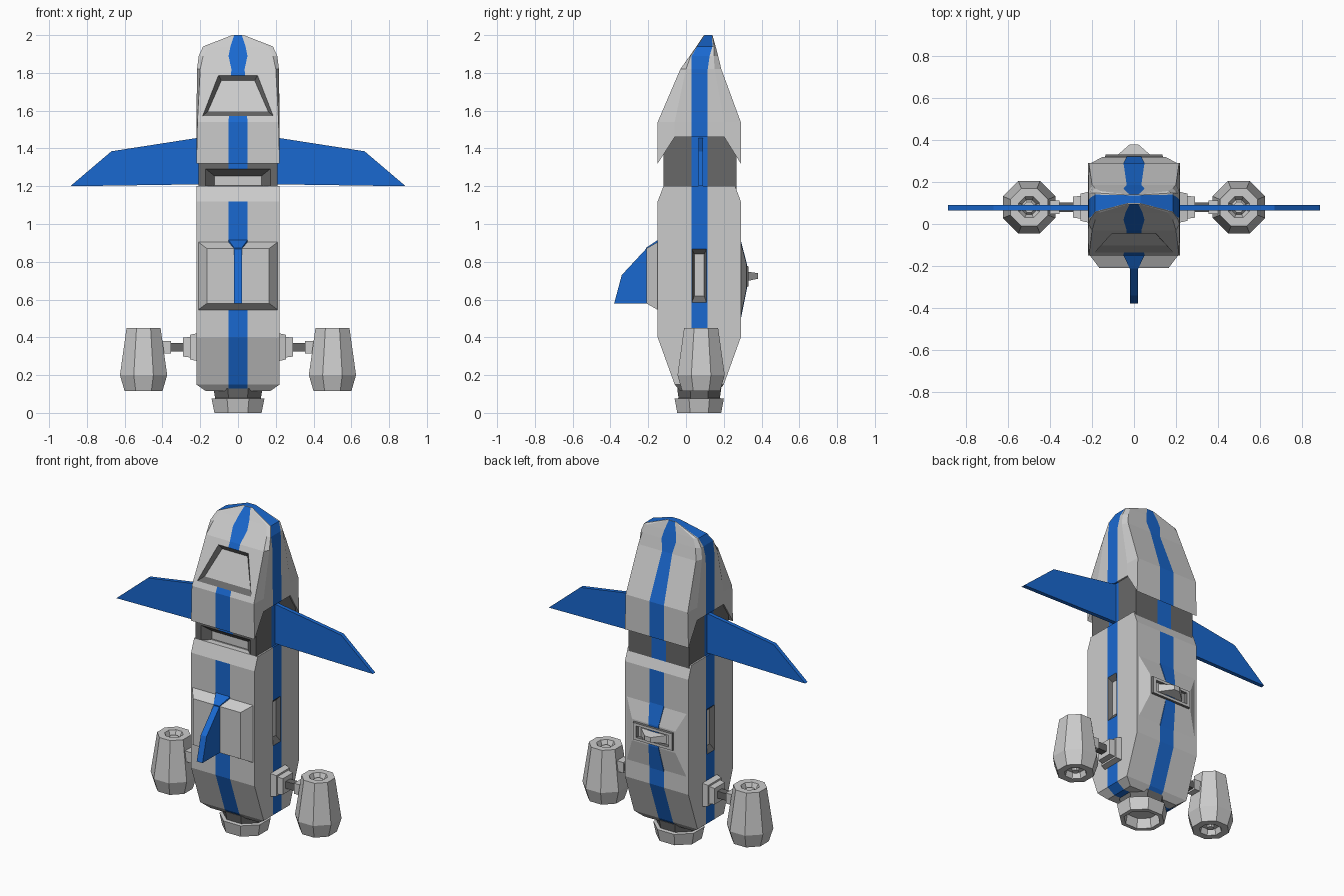
import bpy, bmesh, math

if "Cube" in bpy.data.objects:
    bpy.data.objects.remove(bpy.data.objects["Cube"])


def material(name, col):
    m = bpy.data.materials.new(name)
    m.diffuse_color = (*col, 1)
    m.use_nodes = True
    m.node_tree.nodes["Principled BSDF"].inputs["Base Color"].default_value = m.diffuse_color
    return m


GREY = material("light_grey", (0.6, 0.6, 0.6))
BLUE = material("blue", (0.01, 0.14, 0.63))
DARK = material("dark_grey", (0.14, 0.14, 0.14))


def make(name, verts, faces, mats, idx=None):
    bm = bmesh.new()
    vs = [bm.verts.new(v) for v in verts]
    for k, f in enumerate(faces):
        face = bm.faces.new([vs[i] for i in f])
        face.material_index = idx[k] if idx else 0
    bmesh.ops.recalc_face_normals(bm, faces=bm.faces)
    me = bpy.data.meshes.new(name)
    bm.to_mesh(me)
    bm.free()
    for m in mats:
        me.materials.append(m)
    ob = bpy.data.objects.new(name, me)
    bpy.context.collection.objects.link(ob)
    return ob


def hull(name, rings, base):
    """Loft of 16-point rings: z, y0, y1, corner w, side w, stripe w, stripe y0, y1, notch, fraction."""
    verts, faces, idx = [], [], []
    for z, y0, y1, wc, wm, st, s0, s1, dz, f in rings:
        ya, yb = y0 + (s0 - y0) * f, y1 + (s1 - y1) * f
        half = [(st, y0, z), (wc, y0, z), (wm, ya, z + dz), (wm, s0, z + dz),
                (wm, s1, z + dz), (wm, yb, z + dz), (wc, y1, z), (st, y1, z)]
        left = [(-x, y, q) for x, y, q in reversed(half)]
        verts += left[-2:] + half + left[:-2]
    # order: front row 0-3, right side 4-7, back row 8-11, left side 12-15
    for r in range(len(rings) - 1):
        for i in range(16):
            j = (i + 1) % 16
            faces.append([r * 16 + i, r * 16 + j, r * 16 + 16 + j, r * 16 + 16 + i])
            idx.append(1 if i % 4 == 1 else 0)
    for o in (0, (len(rings) - 1) * 16):
        for f in ([0, 1, 2, 3, 4, 15], [15, 4, 5, 14], [14, 5, 6, 13],
                  [13, 6, 7, 12], [12, 7, 8, 9, 10, 11]):
            faces.append([o + i for i in f])
            idx.append(1 if f == [14, 5, 6, 13] else 0)
    return make(name, verts, faces, [base, BLUE])


def stripe(ob):
    # blue on every second column of each four, plus the nose cap strip
    n = len(ob.data.polygons)
    for k, p in enumerate(ob.data.polygons):
        p.material_index = int(k % 16 % 4 == 1) if k < n - 10 else int((k - n + 10) % 5 == 2)
    return ob


def frustum(name, a, b, side=GREY, cap=None):
    n = len(a)
    faces = [list(range(n)), list(range(n, 2 * n))]
    faces += [[i, (i + 1) % n, n + (i + 1) % n, n + i] for i in range(n)]
    return make(name, list(a) + list(b), faces, [side, cap or side], [0, 1] + [0] * n)


def rect_xz(w, z0, z1, y):
    return [(-w, y, z0), (w, y, z0), (w, y, z1), (-w, y, z1)]


def rect_yz(x, yc, h, z0, z1):
    return [(x, yc - h, z0), (x, yc + h, z0), (x, yc + h, z1), (x, yc - h, z1)]


def carve(ob, cutter):
    mod = ob.modifiers.new("recess", 'BOOLEAN')
    mod.operation, mod.solver, mod.object = 'DIFFERENCE', 'EXACT', cutter
    mod.material_mode = 'TRANSFER'
    cutter.hide_render = True
    dg = bpy.context.evaluated_depsgraph_get()
    me = bpy.data.meshes.new_from_object(ob.evaluated_get(dg))
    ob.modifiers.clear()
    ob.data = me
    bpy.data.objects.remove(cutter)


def lathe(name, prof, cx, cy, sy=1, mat=GREY, n=8):
    verts, faces = [], []
    for r, z in prof:
        for i in range(n):
            a = math.tau * (i + 0.5) / n
            k = r / math.cos(math.pi / n)
            verts.append((cx + k * math.cos(a), cy + k * sy * math.sin(a), z))
    for p in range(len(prof) - 1):
        for i in range(n):
            j = (i + 1) % n
            faces.append([p * n + i, p * n + j, p * n + n + j, p * n + n + i])
    faces += [list(range(n)), list(range((len(prof) - 1) * n, len(prof) * n))]
    return make(name, verts, faces, [mat])


# Upper hull with nose, side notches and cockpit recess
upper = stripe(hull("upper_hull", [
    (1.32, -.15, .29, .22, .22, .05, .03, .115, .14, .5),
    (1.54, -.15, .29, .215, .22, .05, .03, .115, 0, .5),
    (1.82, -.03, .187, .2, .217, .035, .03, .115, 0, .5),
    (1.89, .02, .17, .185, .208, .05, .03, .125, 0, .5),
    (1.94, .055, .157, .16, .185, .04, .06, .14, 0, .5),
    (2.0, .095, .14, .025, .03, .02, .1, .137, 0, .5)], GREY))


def slope(z, d):
    return -.15 + (z - 1.54) * .12 / .28 + d


def pane(w0, z0, w1, z1, d):
    return [(-w0, slope(z0, d), z0), (w0, slope(z0, d), z0),
            (w1, slope(z1, d), z1), (-w1, slope(z1, d), z1)]


carve(upper, frustum("cockpit_cutter", pane(.19, 1.57, .105, 1.79, -.003),
                     pane(.16, 1.595, .088, 1.76, .025), DARK, GREY))

# Dark waist band with front vent
waist = stripe(hull("waist_band", [
    (1.08, -.12, .268, .21, .21, .05, .03, .115, 0, .5),
    (1.48, -.12, .268, .21, .21, .05, .03, .115, 0, .5)], DARK))
carve(waist, frustum("vent_cutter", rect_xz(.175, 1.175, 1.295, -.123),
                     rect_xz(.125, 1.205, 1.255, -.08), DARK, GREY))

# Lower hull with side slots
lower = stripe(hull("lower_hull", [
    (.115, -.03, .17, .17, .17, .05, .03, .115, 0, .5),
    (.15, -.06, .2, .22, .22, .05, .03, .115, 0, .5),
    (.4, -.15, .29, .22, .22, .05, .03, .115, 0, .5),
    (1.12, -.15, .29, .22, .22, .05, .03, .115, .08, .17)], GREY))
for s in (-1, 1):
    carve(lower, frustum("slot_cutter", rect_yz(s * .223, .07, .04, .58, .87),
                         rect_yz(s * .195, .07, .026, .62, .84), DARK, GREY))

# Front block with stripe and dorsal fin
frustum("front_block", rect_xz(.218, .54, .91, -.14), rect_xz(.165, .58, .87, -.21))
frustum("front_block_stripe", [(-.05, -.15, .915), (.05, -.15, .915), (.05, -.15, .6), (-.05, -.15, .6)],
        [(-.02, -.213, .873), (.02, -.213, .873), (.02, -.213, .58), (-.02, -.213, .58)], BLUE)
fin = [(-.2, .87), (-.21, .87), (-.34, .73), (-.38, .58), (-.2, .58)]
frustum("front_fin", [(-.02, y, z) for y, z in fin], [(.02, y, z) for y, z in fin], BLUE)

# Rear bump with framed port and wedge
bump = frustum("rear_bump", rect_xz(.21, .5, .91, .288), rect_xz(.15, .655, .79, .32))
frustum("rear_bump_stripe", rect_xz(.05, .5, .91, .291), rect_xz(.035, .655, .79, .322), BLUE)
frame = frustum("rear_port_frame", rect_xz(.145, .66, .785, .3), rect_xz(.135, .67, .775, .332), DARK)
carve(frame, frustum("port_cutter", rect_xz(.115, .685, .76, .335), rect_xz(.1, .695, .75, .315), DARK, GREY))
frustum("rear_wedge", rect_xz(.1, .695, .75, .31), rect_xz(.02, .71, .74, .38))

# Main nozzle
lathe("nozzle_neck", [(.13, .13), (.12, .07)], 0, .07, .9, DARK)
lathe("main_nozzle", [(.09, .06), (.1, .0), (.125, .0), (.14, .075), (.1, .08)], 0, .07, .93)

# Wings, side engines and their arms
wing = [(.2, 1.458), (.67, 1.385), (.888, 1.2), (.2, 1.21)]
for s, side in ((-1, "left"), (1, "right")):
    frustum(side + "_wing", [(s * x, .065, z) for x, z in wing],
            [(s * x, .09, z) for x, z in wing], BLUE)
    lathe(side + "_engine", [(.025, .43), (.035, .415), (.05, .45), (.09, .45), (.125, .2),
                             (.1, .115), (.06, .115), (.05, .15), (.02, .15), (.02, .125)],
          s * .5, .08)
    for part, x0, x1, h0, h1, m in (("arm_plate", .21, .255, .075, .065, GREY),
                                    ("arm_socket", .25, .29, .055, .05, GREY),
                                    ("arm_rod", .28, .37, .022, .022, DARK),
                                    ("arm_block", .355, .43, .033, .033, GREY)):
        frustum(f"{side}_{part}", rect_yz(s * x0, .08, h0, .348 - h0, .348 + h0),
                rect_yz(s * x1, .08, h1, .348 - h1, .348 + h1), m)
